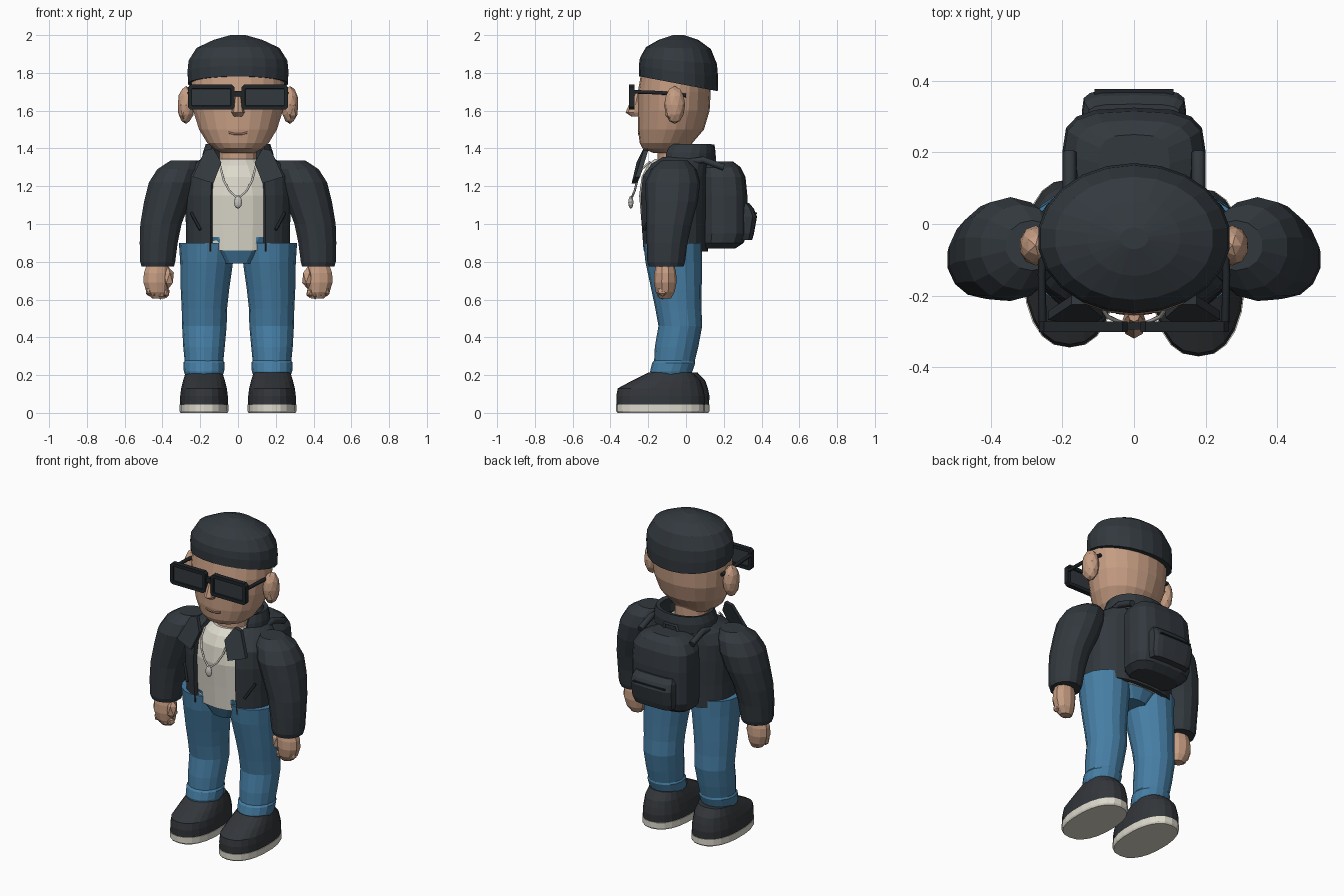
import bpy, bmesh, math
from mathutils import Vector

if "Cube" in bpy.data.objects:
    bpy.data.objects.remove(bpy.data.objects["Cube"])


def mat(name, rgb):
    m = bpy.data.materials.new(name)
    m.diffuse_color = (*rgb, 1)
    m.use_nodes = True
    m.node_tree.nodes["Principled BSDF"].inputs["Base Color"].default_value = m.diffuse_color
    return m


CHARCOAL = mat("charcoal cloth", (0.032, 0.040, 0.048))
BLACK = mat("black plastic", (0.014, 0.018, 0.022))
SHOE = mat("shoe leather", (0.032, 0.036, 0.042))
DENIM = mat("blue denim", (0.062, 0.210, 0.375))
SKIN = mat("skin", (0.56, 0.335, 0.225))
LIP = mat("lip", (0.28, 0.15, 0.10))
CREAM = mat("cream cotton", (0.72, 0.69, 0.60))
SILVER = mat("silver", (0.55, 0.54, 0.50))


def finish(name, bm, *mats):
    bmesh.ops.recalc_face_normals(bm, faces=bm.faces)
    me = bpy.data.meshes.new(name)
    bm.to_mesh(me)
    bm.free()
    for m in mats:
        me.materials.append(m)
    ob = bpy.data.objects.new(name, me)
    bpy.context.collection.objects.link(ob)
    return ob


def loft(name, m, rings, n=16, p=1.0, thick=0):
    """Stack of rings (z, cx, cy, rx, ry, [tilt], [front gap]); gap + thick gives an open shell."""
    bm = bmesh.new()
    spow = lambda v: math.copysign(abs(v) ** p, v)
    rows = []
    for r in rings:
        z, cx, cy, rx, ry = r[:5]
        tilt = r[5] if len(r) > 5 else 0
        t0 = math.asin(min(1, (r[6] / rx) ** (1 / p))) if thick else 0
        row = []
        for i in range(n + 1 if thick else n):
            t = t0 + (2 * math.pi - 2 * t0) * i / n
            x, y = cx + rx * spow(math.sin(t)), cy - ry * spow(math.cos(t))
            row.append(bm.verts.new((x, y, z + tilt * y)))
        rows.append(row)
    for a, b in zip(rows, rows[1:]):
        for i in range(n):
            j = (i + 1) % len(a)
            bm.faces.new((a[i], a[j], b[j], b[i]))
    if not thick:
        bm.faces.new(rows[0])
        bm.faces.new(rows[-1])
    ob = finish(name, bm, m)
    if thick:
        sol = ob.modifiers.new("thickness", "SOLIDIFY")
        sol.thickness, sol.offset = thick, 0
    return ob


def ball(name, m, loc, size, sub=2):
    bm = bmesh.new()
    bmesh.ops.create_icosphere(bm, subdivisions=sub, radius=1)
    for v in bm.verts:
        v.co = Vector([c * s + l for c, s, l in zip(v.co, size, loc)])
    return finish(name, bm, m)


def box(name, m, lo, hi):
    bm = bmesh.new()
    bmesh.ops.create_cube(bm, size=1)
    for v in bm.verts:
        v.co = Vector([a if c < 0 else b for c, a, b in zip(v.co, lo, hi)])
    return finish(name, bm, m)


def tube(name, m, pts, r):
    cu = bpy.data.curves.new(name, "CURVE")
    cu.dimensions, cu.bevel_depth, cu.bevel_resolution, cu.use_fill_caps = "3D", r, 1, True
    sp = cu.splines.new("POLY")
    sp.points.add(len(pts) - 1)
    for q, co in zip(sp.points, pts):
        q.co = (*co, 1)
    cu.materials.append(m)
    ob = bpy.data.objects.new(name, cu)
    bpy.context.collection.objects.link(ob)
    bpy.ops.object.select_all(action="DESELECT")
    ob.select_set(True)
    bpy.context.view_layer.objects.active = ob
    bpy.ops.object.convert(target="MESH")


def plate(name, m, pts, depth):
    """Flat polygon given thickness along y."""
    bm = bmesh.new()
    f = bm.faces.new([bm.verts.new(q) for q in pts])
    ext = bmesh.ops.extrude_face_region(bm, geom=[f])["geom"]
    for v in ext:
        if isinstance(v, bmesh.types.BMVert):
            v.co.y += depth
    return finish(name, bm, m)


# Head, neck, face
loft("head", SKIN, [(1.375, 0, -.09, .085, .08), (1.40, 0, -.105, .13, .125), (1.43, 0, -.105, .165, .14),
                    (1.50, 0, -.08, .208, .175), (1.60, 0, -.065, .24, .19), (1.70, 0, -.062, .25, .193),
                    (1.84, 0, -.05, .245, .18)], 22)
loft("neck", SKIN, [(1.26, 0, -.06, .10, .09), (1.42, 0, -.06, .10, .09)], 14)
loft("nose", SKIN, [(1.57, 0, -.265, .022, .025), (1.59, 0, -.275, .034, .045),
                    (1.63, 0, -.268, .026, .035), (1.69, 0, -.255, .016, .018)], 8)
tube("mouth", LIP, [(-.05, -.245, 1.484), (-.02, -.249, 1.477), (.02, -.249, 1.477), (.05, -.245, 1.484)], .006)

# Cap with a lower back edge
loft("cap", CHARCOAL, [(1.735, 0, -.04, .266, .208, -.19), (1.80, 0, -.04, .27, .21, -.15),
                       (1.86, 0, -.04, .264, .204, -.08), (1.93, 0, -.04, .222, .172, -.03),
                       (1.975, 0, -.04, .13, .105), (2.0, 0, -.04, .04, .03)], 22)

# Shirt
loft("shirt", CREAM, [(.86, 0, -.07, .22, .155), (1.0, 0, -.07, .23, .165), (1.15, 0, -.07, .23, .178),
                      (1.25, 0, -.07, .20, .165), (1.31, 0, -.07, .15, .135), (1.345, 0, -.065, .11, .10)], 18)

# Open jacket shell and stand-up collar
loft("jacket", CHARCOAL, [(.855, 0, -.06, .265, .165, 0, .14), (1.0, 0, -.065, .265, .172, 0, .14),
                          (1.15, 0, -.065, .272, .176, 0, .14), (1.25, 0, -.06, .27, .17, 0, .135),
                          (1.31, 0, -.04, .23, .15, 0, .13), (1.345, 0, -.01, .17, .13, 0, .12)], 22, .8, .025)
loft("collar", CHARCOAL, [(1.32, 0, 0, .18, .14, 0, .13), (1.375, 0, .005, .175, .14, 0, .13),
                          (1.42, 0, .01, .16, .128, 0, .13)], 16, .9, .025)

# Hips
loft("hips", DENIM, [(.79, 0, -.07, .09, .12), (.86, 0, -.07, .16, .15), (.93, 0, -.07, .24, .15)], 16, .8)

# Backpack with front pocket
def bag(name, rings, p):
    loft(name, CHARCOAL, [(z, 0, (f + b) / 2, rx, (b - f) / 2) for z, rx, f, b in rings], 16, p)


bag("backpack", [(.87, .15, .09, .26), (.90, .19, .08, .305), (.95, .2, .08, .325), (1.15, .2, .08, .325),
                 (1.25, .195, .08, .315), (1.30, .165, .08, .29), (1.33, .10, .09, .25)], .65)
bag("backpack_pocket", [(.915, .13, .25, .35), (.95, .143, .25, .36), (1.04, .146, .25, .376),
                        (1.08, .143, .25, .36), (1.11, .13, .25, .335)], .5)
box("pocket_seam", BLACK, (-.11, .30, 1.052), (.11, .377, 1.06))
tube("carry_handle", CHARCOAL, [(-.05, .15, 1.32), (-.04, .15, 1.36), (.04, .15, 1.36), (.05, .15, 1.32)], .010)

# Necklace
half = [(.10, -.19, 1.33), (.09, -.235, 1.29), (.075, -.258, 1.23), (.045, -.272, 1.175), (.012, -.285, 1.145)]
tube("necklace_chain", SILVER, [(-x, y, z) for x, y, z in half] + half[::-1], .006)
ball("pendant", SILVER, (0, -.292, 1.115), (.022, .014, .034))

# Spectacle bridge
box("glasses_bridge", BLACK, (-.03, -.295, 1.675), (.03, -.275, 1.705))

for s, side in ((-1, "left"), (1, "right")):
    # Ear
    ball(side + "_ear", SKIN, (s * .275, -.06, 1.63), (.046, .056, .10))
    ball(side + "_ear_lobe", SKIN, (s * .285, -.075, 1.60), (.03, .04, .06), 1)

    # Spectacle frame with recessed lenses, and temple arm
    bm = bmesh.new()
    x0, x1, z0, z1, c = .018, .265, 1.605, 1.738, .014
    outline = [(x0 + c, z0), (x1 - c, z0), (x1, z0 + c), (x1, z1 - c),
               (x1 - c, z1), (x0 + c, z1), (x0, z1 - c), (x0, z0 + c)]
    fr, bk = ([bm.verts.new((s * x, y, z)) for x, z in outline] for y in (-.302, -.272))
    panes = [bm.faces.new(fr), bm.faces.new(bk)]
    for i in range(8):
        j = (i + 1) % 8
        bm.faces.new((fr[i], fr[j], bk[j], bk[i]))
    bmesh.ops.recalc_face_normals(bm, faces=bm.faces)
    bmesh.ops.inset_individual(bm, faces=panes, thickness=.022)
    bmesh.ops.inset_individual(bm, faces=panes, thickness=.002, depth=-.008)
    for f in panes:
        f.material_index = 1
    finish(side + "_glasses_frame", bm, BLACK, CHARCOAL)
    tube(side + "_glasses_arm", BLACK, [(s * .255, -.28, 1.70), (s * .258, -.14, 1.695), (s * .25, .0, 1.68)], .011)

    # Lapel, jacket pocket zip and shoulder strap
    plate(side + "_lapel", CHARCOAL, [(s * .24, -.268, 1.25), (s * .13, -.288, 1.215), (s * .088, -.262, 1.325),
                                      (s * .13, -.225, 1.40), (s * .175, -.225, 1.39)], .025)
    tube(side + "_pocket_zip", BLACK, [(s * .248, -.178, 1.06), (s * .20, -.222, .97)], .008)
    tube(side + "_strap", CHARCOAL, [(s * .18, .0, 1.325), (s * .18, .09, 1.34), (s * .18, .20, 1.30)], .02)

    # Sleeve
    loft(side + "_sleeve", CHARCOAL, [(z, s * cx, cy, rx, ry) for z, cx, cy, rx, ry in (
        (.775, .425, -.105, .088, .092), (.80, .425, -.105, .095, .10), (.90, .42, -.10, .103, .108),
        (1.0, .408, -.09, .112, .12), (1.12, .375, -.075, .125, .138), (1.22, .345, -.07, .13, .145),
        (1.29, .315, -.065, .115, .12), (1.335, .285, -.06, .075, .07))], 14)

    # Hand with thumb and curled fingers
    loft(side + "_hand", SKIN, [(z, s * cx, -.11, rx, ry) for z, cx, rx, ry in (
        (.80, .425, .055, .045), (.74, .43, .072, .058), (.69, .432, .072, .06),
        (.64, .428, .06, .05), (.605, .42, .035, .03))], 10)
    ball(side + "_thumb", SKIN, (s * .37, -.13, .715), (.034, .036, .06), 1)
    for i in range(4):
        ball(f"{side}_finger_{i + 1}", SKIN, (s * (.38 + .03 * i), -.125, .628 + .008 * abs(i - 1)),
             (.02, .03, .028), 1)

    # Trouser leg and rolled cuff
    loft(side + "_leg", DENIM, [(z, s * cx, cy, rx, ry) for z, cx, cy, rx, ry in (
        (.25, .18, -.065, .10, .105), (.35, .18, -.05, .11, .115), (.46, .178, -.03, .118, .116),
        (.55, .178, -.04, .12, .122), (.65, .175, -.05, .128, .133), (.80, .166, -.065, .14, .15),
        (.90, .163, -.07, .15, .155))], 16)
    loft(side + "_cuff", DENIM, [(.20, s * .18, -.08, .10, .105), (.22, s * .18, -.078, .107, .112),
                                 (.265, s * .18, -.065, .110, .114), (.28, s * .18, -.06, .10, .105)], 16)

    # Shoe and sole; the left foot stands slightly further back
    dy = .025 if s < 0 else 0
    loft(side + "_sole", CREAM, [(0, s * .18, -.135 + dy, .126, .228), (.01, s * .18, -.135 + dy, .131, .235),
                                 (.045, s * .18, -.135 + dy, .131, .235)], 22, .85)
    loft(side + "_shoe", SHOE, [(z, s * .18, cy + dy, rx, ry) for z, cy, rx, ry in (
        (.045, -.135, .128, .232), (.09, -.135, .127, .234), (.13, -.135, .122, .226),
        (.17, -.105, .112, .182), (.215, -.08, .098, .115))], 22, .85)
